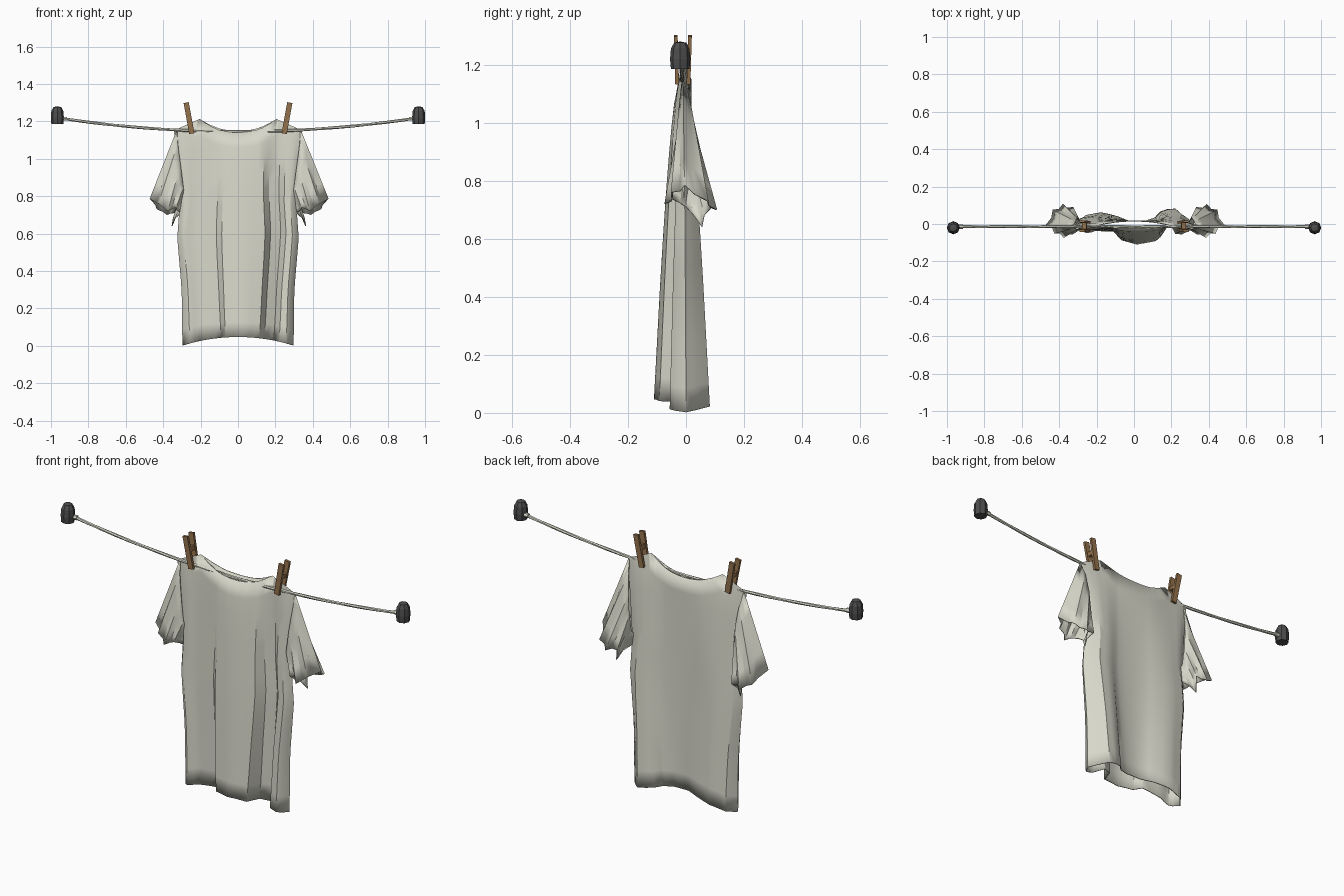
import bpy, bmesh, math
from mathutils import Vector, Matrix

if "Cube" in bpy.data.objects:
    bpy.data.objects.remove(bpy.data.objects["Cube"])


def mat(name, r, g, b):
    m = bpy.data.materials.new(name)
    m.diffuse_color = (r, g, b, 1)
    m.use_nodes = True
    m.node_tree.nodes["Principled BSDF"].inputs["Base Color"].default_value = m.diffuse_color
    return m


CLOTH = mat("off_white_cloth", 0.68, 0.68, 0.59)
WOOD = mat("brown_wood", 0.30, 0.17, 0.075)
DARK = mat("dark_grey", 0.075, 0.075, 0.075)


def finish(name, bm, material, smooth=None, thick=0):
    me = bpy.data.meshes.new(name)
    bmesh.ops.remove_doubles(bm, verts=bm.verts, dist=0.0005)
    bmesh.ops.recalc_face_normals(bm, faces=bm.faces)
    bm.to_mesh(me)
    bm.free()
    ob = bpy.data.objects.new(name, me)
    bpy.context.collection.objects.link(ob)
    me.materials.append(material)
    if smooth:
        bpy.context.view_layer.objects.active = ob
        for o in bpy.context.selected_objects:
            o.select_set(False)
        ob.select_set(True)
        bpy.ops.object.shade_smooth_by_angle(angle=math.radians(smooth))
    if thick:
        s = ob.modifiers.new("thickness", 'SOLIDIFY')
        s.thickness = thick
        s.offset = 0
    return ob


def lerp_table(table, x):
    for (a, ya), (b, yb) in zip(table, table[1:]):
        if x <= b:
            return ya + (yb - ya) * (x - a) / (b - a)
    return table[-1][1]


def skin(bm, rows, closed=False):
    grid = [[bm.verts.new(p) for p in r] for r in rows]
    n = len(grid[0])
    for a, b in zip(grid, grid[1:]):
        for i in range(n if closed else n - 1):
            j = (i + 1) % n
            bm.faces.new((a[i], a[j], b[j], b[i]))


# Shirt body: front and back sheets whose folds deepen towards the hem
FRONT = [(-1, 0), (-.93, -.035), (-.85, -.05), (-.7, -.035), (-.3, -.04), (-.22, -.085),
         (.05, -.108), (.38, -.09), (.47, -.02), (.65, .005), (.75, -.05), (.9, -.055), (1, 0)]
BACK = [(-1, 0), (-.88, .045), (-.6, .06), (-.35, .045), (-.1, .015), (.2, .015),
        (.4, .035), (.5, .075), (.75, .08), (.87, .045), (1, 0)]
WIDTH = [(0, .295), (.25, .298), (.5, .322), (.65, .31), (.85, .325), (1, .34)]
COLS = [-1, -.93, -.87, -.78, -.7, -.6, -.45, -.3, -.22, -.09, .05, .2, .3, .38,
        .47, .6, .65, .75, .87, .93, 1]
NECK = 0.2


def top_z(x, low):
    a = abs(x)
    if a < NECK:
        return low + (1.212 - low) * (a / NECK) ** 2.4
    return 1.212 - 0.062 * (a - NECK) / 0.14


def sheet(folds, neck_low, neck_y):
    rows = []
    for k in range(15):
        t = k / 14
        s = (1 - t) ** 0.65 if t > 0.35 else (0.65 ** 0.65 + (1 - 0.65 ** 0.65) * (0.35 - t) / 0.35)
        row = []
        for u in COLS:
            v = u * (1 + 1.1 * t * (1 - t) * (1 - abs(u)))   # folds fan outward
            x = v * lerp_table(WIDTH, t)
            ty = -0.01 + (neck_y * max(0, 1 - (abs(u) / 0.6) ** 2))
            hem = 0.002 + 0.045 * (1 - u * u)
            tz = top_z(u * 0.34, neck_low)
            row.append((x, ty + (lerp_table(folds, u) - ty) * s, hem + t * (tz - hem)))
        rows.append(row)
    return rows


bm = bmesh.new()
skin(bm, sheet(FRONT, 1.14, -0.014))
skin(bm, sheet(BACK, 1.15, 0.026))
finish("shirt_body", bm, CLOTH, 28, 0.005)

# Sleeves: lofted from the armhole to a crumpled cuff
ROOT = [(.335, -.01, 1.15), (.322, .012, 1.08), (.312, .028, .98), (.305, .03, .88), (.30, .02, .79),
        (.29, 0, .77), (.30, -.03, .85), (.315, -.028, .97), (.33, -.02, 1.08)]
CUFF = [(.482, -.005, .785), (.445, .075, .73), (.39, .105, .70), (.335, .09, .71), (.362, .055, .64),
        (.312, .0, .71), (.34, -.055, .74), (.385, -.072, .72), (.435, -.05, .76)]


def refine(points, pinch):
    pts = [Vector(p) for p in points]
    c = sum(pts, Vector()) / len(pts)
    out = []
    for a, b in zip(pts, pts[1:] + pts[:1]):
        m = (a + b) / 2
        out += [a, m + (c - m) * pinch * Vector((0, 1, 0)).length * 1.0]
    return out


for side, name in ((1, "right_sleeve"), (-1, "left_sleeve")):
    sx = 1 if side > 0 else -0.975
    r0, r1 = refine(ROOT, 0), refine(CUFF, 0.16)
    rows = [[Vector(((a.x + (b.x - a.x) * f) * sx, a.y + (b.y - a.y) * f, a.z + (b.z - a.z) * f))
             for a, b in zip(r0, r1)] for f in (0, .25, .5, .75, 1)]
    bm = bmesh.new()
    skin(bm, rows, closed=True)
    finish(name, bm, CLOTH, 28, 0.005)

# Sagging clothes line
rows = []
for i in range(25):
    x = -0.94 + 1.88 * i / 24
    z = 1.145 + 0.07 * (x / 0.94) ** 2
    rows.append([(x, -0.014 + 0.008 * math.cos(a + i * 0.3), z + 0.008 * math.sin(a + i * 0.3))
                 for a in (k * math.tau / 6 for k in range(6))])
bm = bmesh.new()
skin(bm, rows, closed=True)
finish("clothes_line", bm, CLOTH)

# End knobs with tapered tops, plus the eye holding the line
KNOB = [(0, 1.185), (.032, 1.185), (.035, 1.22), (.032, 1.255), (.021, 1.276), (0, 1.28)]
for side, word in ((1, "right"), (-1, "left")):
    bm = bmesh.new()
    skin(bm, [[(side * 0.966 + r * math.cos(a), -0.02 + r * math.sin(a), z)
               for a in (k * math.tau / 8 for k in range(8))] for r, z in KNOB], closed=True)
    bmesh.ops.dissolve_degenerate(bm, dist=0.0005, edges=bm.edges)
    finish(word + "_end_knob", bm, DARK)
    bm = bmesh.new()
    bmesh.ops.create_cone(bm, cap_ends=True, segments=6, radius1=0.012, radius2=0.012, depth=0.025,
                          matrix=Matrix.Translation((side * 0.928, -0.014, 1.214))
                          @ Matrix.Rotation(math.pi / 2, 4, 'Y'))
    finish(word + "_line_eye", bm, CLOTH)

# Clothes pegs: two tilted prongs and a joining block
for side, word in ((1, "right"), (-1, "left")):
    base = (Matrix.Translation((side * 0.262, -0.011, 1.217))
            @ Matrix.Rotation(side * 0.18, 4, 'Y'))
    bm = bmesh.new()
    for y, lean, size in ((-0.022, 0.03, (.028, .013, .168)), (0.022, -0.03, (.028, .013, .168)),
                          (0, 0, (.022, .04, .022))):
        m = (base @ Matrix.Translation((0, y, 0.012 if lean == 0 else 0)) @ Matrix.Rotation(lean, 4, 'X')
             @ Matrix.Diagonal((*size, 1)))
        bmesh.ops.create_cube(bm, size=1, matrix=m)
    finish(word + "_clothes_peg", bm, WOOD)
